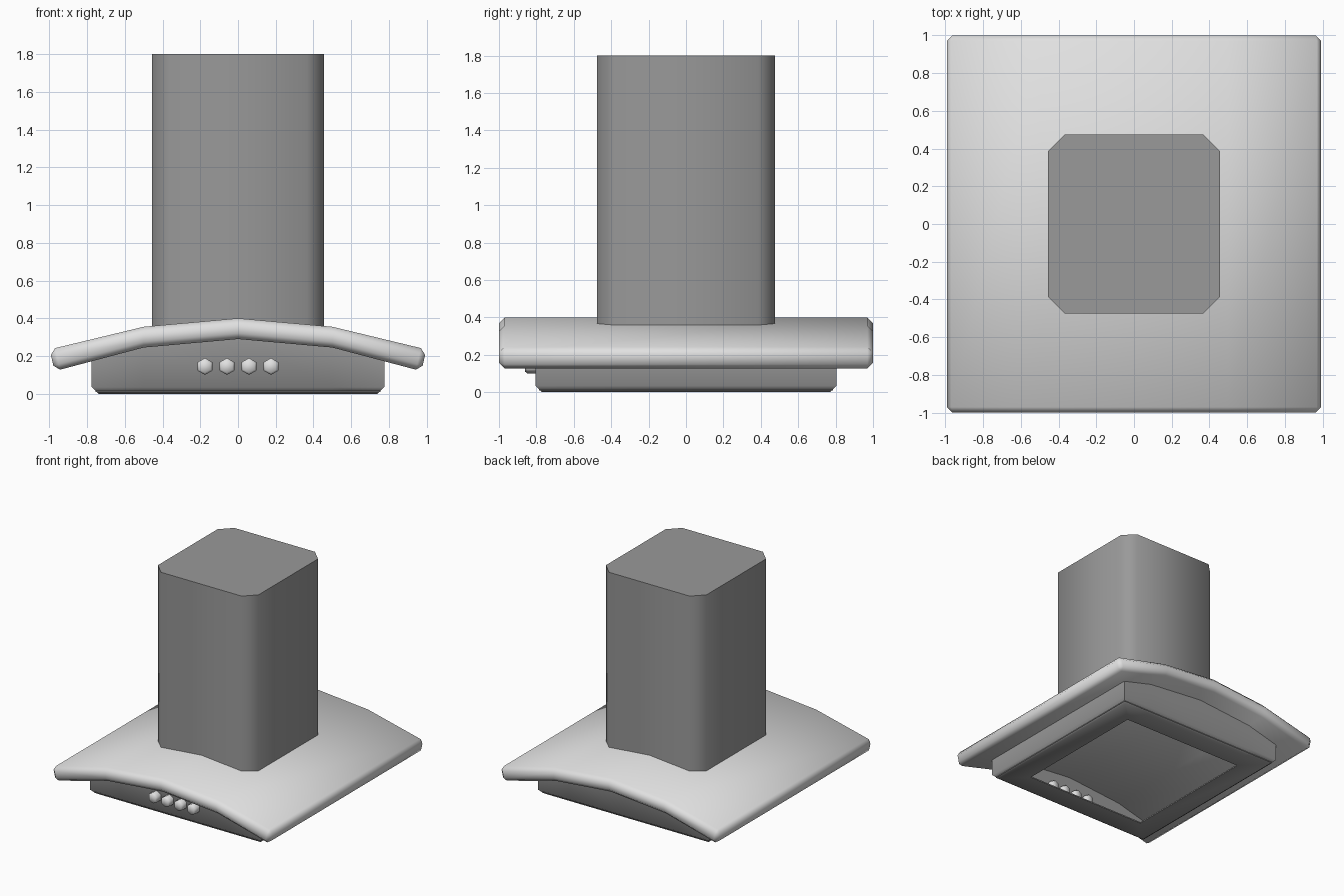
import bpy, bmesh, math

if "Cube" in bpy.data.objects:
    bpy.data.objects.remove(bpy.data.objects["Cube"])


def material(name, v):
    m = bpy.data.materials.new(name)
    m.diffuse_color = (v, v, v, 1)
    m.use_nodes = True
    m.node_tree.nodes["Principled BSDF"].inputs["Base Color"].default_value = m.diffuse_color
    return m


light_steel = material("light_steel", 0.75)
dark_steel = material("dark_steel", 0.32)


def finish(name, bm, mat, angle=50, bevel=0):
    bmesh.ops.recalc_face_normals(bm, faces=bm.faces)
    me = bpy.data.meshes.new(name)
    bm.to_mesh(me)
    bm.free()
    me.materials.append(mat)
    ob = bpy.data.objects.new(name, me)
    bpy.context.collection.objects.link(ob)
    bpy.ops.object.select_all(action='DESELECT')
    ob.select_set(True)
    bpy.context.view_layer.objects.active = ob
    if bevel:
        b = ob.modifiers.new("bevel", 'BEVEL')
        b.width = bevel
        b.segments = 1
        b.limit_method = 'ANGLE'
        b.angle_limit = math.radians(40)
        bpy.ops.object.modifier_apply(modifier=b.name)
    bpy.ops.object.shade_smooth_by_angle(angle=math.radians(angle))
    return ob


def bridge(bm, a, b):
    n = len(a)
    for i in range(n):
        j = (i + 1) % n
        bm.faces.new((a[i], a[j], b[j], b[i]))


# canopy: arched plate, bent at the middle and at half width
top = [(-.998, .235), (-.5, .355), (0, .40), (.5, .355), (.998, .235)]
low = [(-.972, .12), (-.5, .245), (0, .29), (.5, .245), (.972, .12)]
bm = bmesh.new()
outline = top + low[::-1]
front = [bm.verts.new((x, -1, z)) for x, z in outline]
back = [bm.verts.new((x, 1, z)) for x, z in outline]
bridge(bm, front, back)
for ring in (front, back):
    for i in range(4):
        bm.faces.new((ring[i], ring[i + 1], ring[8 - i], ring[9 - i]))
finish("canopy", bm, light_steel, bevel=.03)


# chimney: block with four chamfered corners, set into the canopy
bm = bmesh.new()
X, Y, C = .455, .475, .09
plan = [(X, Y - C), (X - C, Y), (C - X, Y), (-X, Y - C),
        (-X, C - Y), (C - X, -Y), (X - C, -Y), (X, C - Y)]
lo = [bm.verts.new((x, y, .33)) for x, y in plan]
hi = [bm.verts.new((x, y, 1.8)) for x, y in plan]
bridge(bm, lo, hi)
bm.faces.new(lo)
bm.faces.new(hi)
finish("chimney", bm, dark_steel)


# filter housing: hollow box with an arched top and an open bottom frame
def underside(x):
    x = abs(x)
    return .29 - .09 * x if x < .5 else .245 - .265 * (x - .5)


def housing_ring(bm, inset, z=None):
    hx, hy = .775 - inset, .805 - inset
    xs = [-hx, -.5, 0, .5, hx]
    pts = [(x, -hy) for x in xs] + [(x, hy) for x in xs[::-1]]
    return [bm.verts.new((x, y, underside(x) + .015 if z is None else z))
            for x, y in pts]


bm = bmesh.new()
rings = [housing_ring(bm, i, z) for i, z in
         ((0, None), (0, .035), (.035, 0), (.215, 0),
          (.215, .01), (.02, .01), (.02, None))]
for a, b in zip(rings, rings[1:] + rings[:1]):
    bridge(bm, a, b)
finish("filter_housing", bm, dark_steel)


# control buttons: four six-sided knobs through the front wall
for k in range(4):
    bm = bmesh.new()
    rings = []
    for y, r in ((-.862, .034), (-.848, .045), (-.76, .045), (-.746, .034)):
        rings.append([bm.verts.new((-.175 + k * .1167 + r * math.sin(i * math.pi / 3), y,
                                    .145 + r * math.cos(i * math.pi / 3)))
                      for i in range(6)])
    for a, b in zip(rings, rings[1:]):
        bridge(bm, a, b)
    bm.faces.new(rings[0])
    bm.faces.new(rings[-1])
    finish("button_%d" % (k + 1), bm, light_steel, angle=70)
